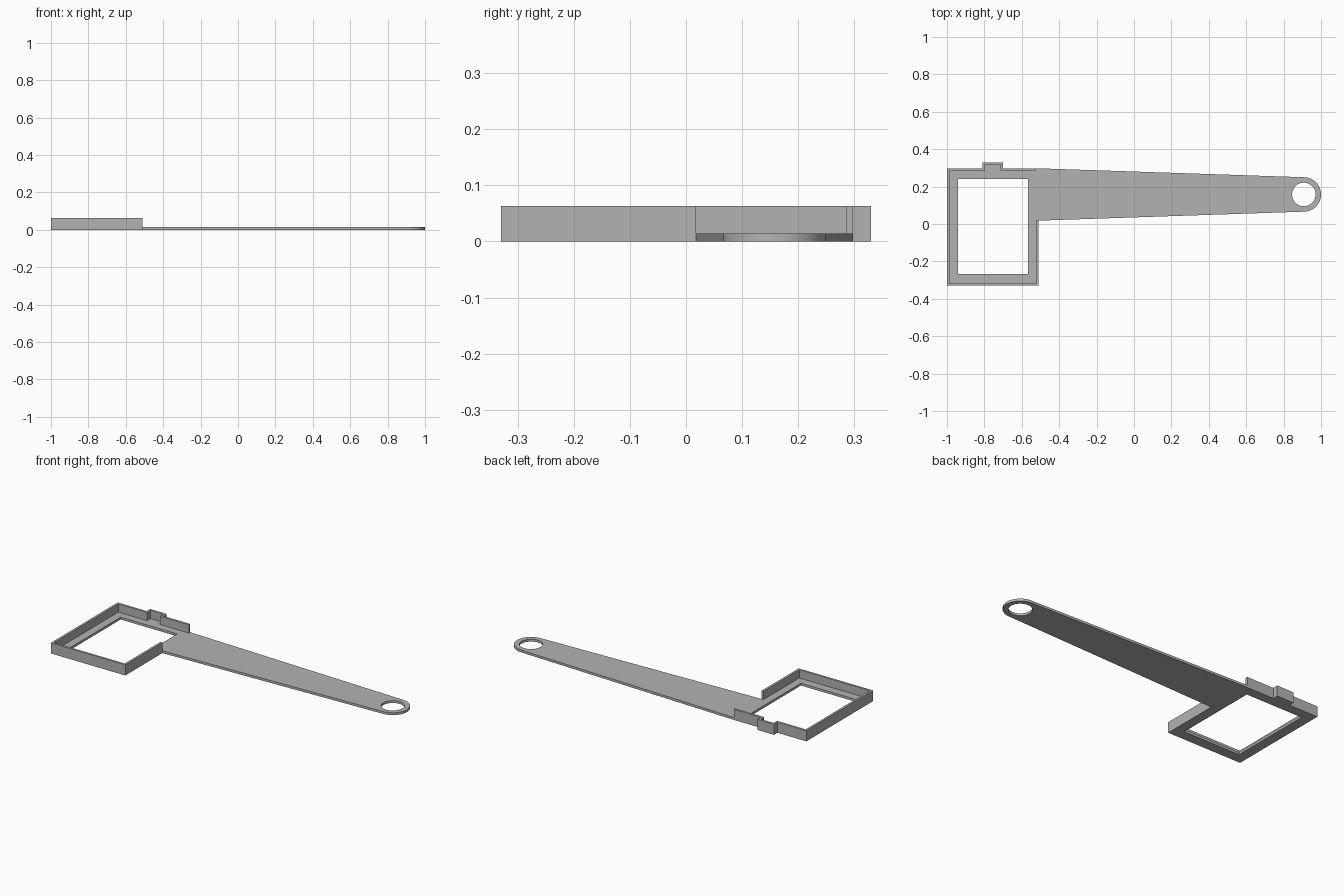
import bpy, bmesh
from math import cos, sin, radians, tau

cube = bpy.data.objects.get("Cube")
if cube:
    bpy.data.objects.remove(cube)

grey = bpy.data.materials.new("plain grey")
grey.use_nodes = True
colour = (0.45, 0.45, 0.45, 1)
grey.diffuse_color = colour
grey.node_tree.nodes["Principled BSDF"].inputs["Base Color"].default_value = colour

PLATE, TOP, WALL = 0.014, 0.063, 0.013
LEFT, RIGHT, FRONT, BACK, BUMP = -1.0, -0.51, -0.33, 0.298, 0.33
WALL_END, ARM_FRONT = -0.523, 0.018
BUMP_L, BUMP_R = -0.81, -0.70
EYE_X, EYE_Y, CAP_R, HOLE_R = 0.908, 0.158, 0.092, 0.063


def prism(name, loops, z0, z1):
    """Extrude an outline, with optional hole loops, from z0 to z1."""
    bm = bmesh.new()
    edges = []
    for loop in loops:
        verts = [bm.verts.new((x, y, z0)) for x, y in loop]
        edges += [bm.edges.new((a, b)) for a, b in zip(verts, verts[1:] + verts[:1])]
    bmesh.ops.triangle_fill(bm, use_beauty=True, edges=edges, normal=(0, 0, 1))
    bmesh.ops.dissolve_limit(bm, angle_limit=0.01, verts=bm.verts, edges=bm.edges)
    ext = bmesh.ops.extrude_face_region(bm, geom=bm.faces[:], use_keep_orig=True)
    moved = [g for g in ext["geom"] if isinstance(g, bmesh.types.BMVert)]
    bmesh.ops.translate(bm, verts=moved, vec=(0, 0, z1 - z0))
    bmesh.ops.recalc_face_normals(bm, faces=bm.faces)
    mesh = bpy.data.meshes.new(name)
    bm.to_mesh(mesh)
    bm.free()
    mesh.materials.append(grey)
    obj = bpy.data.objects.new(name, mesh)
    bpy.context.collection.objects.link(obj)
    bpy.ops.object.select_all(action="DESELECT")
    obj.select_set(True)
    bpy.context.view_layer.objects.active = obj
    bpy.ops.object.shade_smooth_by_angle(angle=radians(30))


def arc(radius, start, stop, count):
    angles = [start + (stop - start) * i / count for i in range(count + 1)]
    return [(EYE_X + radius * cos(a), EYE_Y + radius * sin(a)) for a in angles]


# Outer edge of the tray, from the arm's front corner round to the back wall end
tray_edge = [(RIGHT, ARM_FRONT), (RIGHT, FRONT), (LEFT, FRONT), (LEFT, BACK),
             (BUMP_L, BACK), (BUMP_L, BUMP), (BUMP_R, BUMP), (BUMP_R, BACK),
             (WALL_END, BACK)]

# Base plate: tray floor with window, tapered arm, round end with hanging hole
cap = arc(CAP_R, radians(88), radians(-88), 32)
window = [(-0.94, -0.268), (-0.568, -0.268), (-0.568, 0.24), (-0.94, 0.24)]
hole = arc(HOLE_R, 0, tau, 48)[:-1]
prism("base_plate_with_arm", [tray_edge + cap, window, hole], 0, PLATE)

# Thin rim around the tray, stepping out round the bump, open towards the arm
w = WALL
inner_edge = [(WALL_END, BACK - w), (BUMP_R - w, BACK - w), (BUMP_R - w, BUMP - w),
              (BUMP_L + w, BUMP - w), (BUMP_L + w, BACK - w), (LEFT + w, BACK - w),
              (LEFT + w, FRONT + w), (RIGHT - w, FRONT + w), (RIGHT - w, ARM_FRONT)]
prism("tray_rim", [tray_edge + inner_edge], PLATE, TOP)
